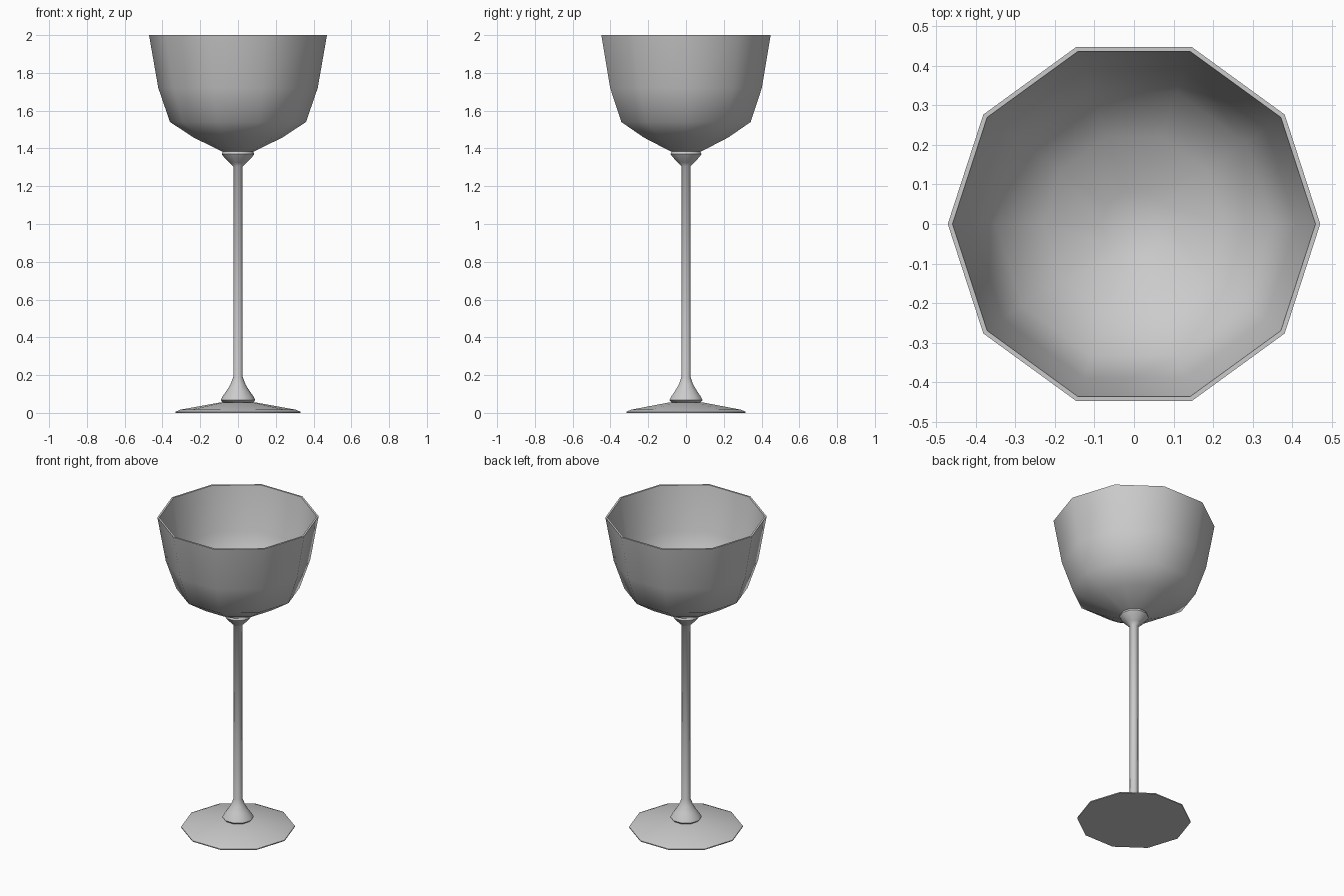
import bpy, bmesh, math

if "Cube" in bpy.data.objects:
    bpy.data.objects.remove(bpy.data.objects["Cube"])

SIDES = 10

glass = bpy.data.materials.new("pale grey glass")
glass.diffuse_color = (0.6, 0.6, 0.6, 1)
glass.use_nodes = True
glass.node_tree.nodes["Principled BSDF"].inputs["Base Color"].default_value = glass.diffuse_color


def lathe(name, profile, smooth_angle=45):
    """Spin a closed (radius, height) outline around z; radius 0 is a pole."""
    bm = bmesh.new()
    rings = []
    for r, z in profile:
        if r == 0:
            rings.append([bm.verts.new((0, 0, z))] * SIDES)
        else:
            angles = [2 * math.pi * i / SIDES for i in range(SIDES)]
            rings.append([bm.verts.new((r * math.cos(a), r * math.sin(a), z)) for a in angles])
    for low, high in zip(rings, rings[1:]):
        for i in range(SIDES):
            j = (i + 1) % SIDES
            corners = list(dict.fromkeys((low[i], low[j], high[j], high[i])))
            bm.faces.new(corners)
    bmesh.ops.recalc_face_normals(bm, faces=bm.faces)
    mesh = bpy.data.meshes.new(name)
    bm.to_mesh(mesh)
    bm.free()
    mesh.materials.append(glass)
    obj = bpy.data.objects.new(name, mesh)
    bpy.context.collection.objects.link(obj)
    bpy.ops.object.select_all(action='DESELECT')
    obj.select_set(True)
    bpy.context.view_layer.objects.active = obj
    bpy.ops.object.shade_smooth_by_angle(angle=math.radians(smooth_angle))
    return obj


# Flat foot with a thin edge and a shallow cone on top
lathe("foot", [(0, 0), (0.332, 0), (0.332, 0.006), (0.305, 0.017),
               (0.09, 0.056), (0, 0.056)])

# Slim stem with a flared collar at each end
lathe("stem", [(0, 0.05), (0.08, 0.055), (0.092, 0.068), (0.08, 0.09),
               (0.062, 0.115), (0.04, 0.15), (0.025, 0.19), (0.025, 1.305),
               (0.045, 1.325), (0.075, 1.355), (0.086, 1.37), (0.08, 1.385), (0, 1.39)])

# Thin-walled bowl: outside up to the rim, then down the inside
lathe("bowl", [(0, 1.378), (0.085, 1.384), (0.235, 1.458), (0.36, 1.54),
               (0.422, 1.72), (0.471, 2.0),
               (0.459, 2.0), (0.41, 1.722), (0.35, 1.55), (0.23, 1.472),
               (0.085, 1.4), (0, 1.394)])
